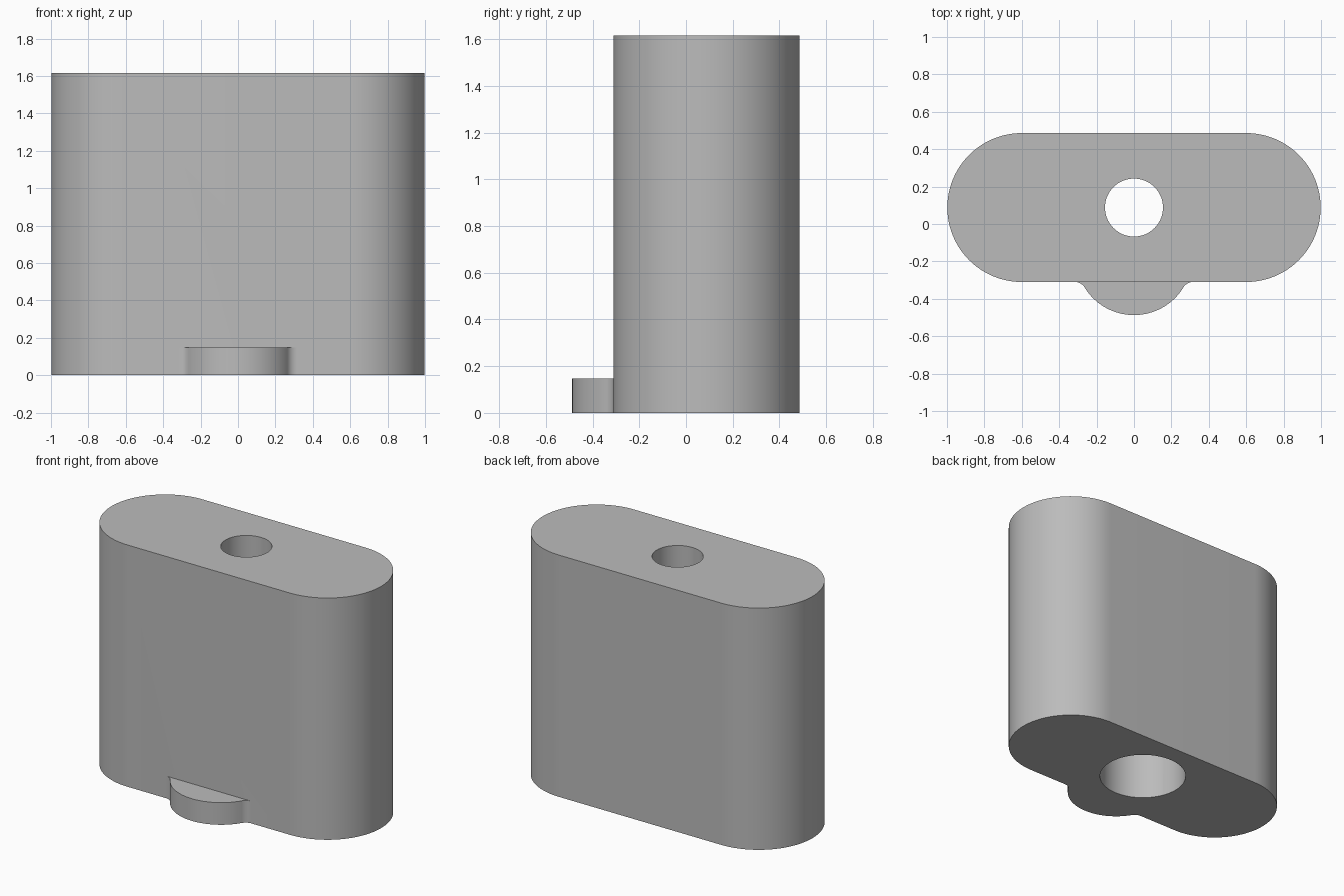
import bpy, bmesh
from math import pi, sin, cos, acos, radians

cube = bpy.data.objects.get("Cube")
if cube:
    bpy.data.objects.remove(cube, do_unlink=True)

HEIGHT, HALF, RADIUS, MID_Y = 1.615, 0.6, 0.398, 0.088
FRONT_Y = MID_Y - RADIUS

grey = bpy.data.materials.new("plain grey")
grey.use_nodes = True
colour = (0.5, 0.5, 0.5, 1)
grey.diffuse_color = colour
grey.node_tree.nodes["Principled BSDF"].inputs["Base Color"].default_value = colour


def arc(cx, cy, r, start, end, steps):
    """Points along a circular arc."""
    angles = [start + (end - start) * i / steps for i in range(steps + 1)]
    return [(cx + r * cos(a), cy + r * sin(a)) for a in angles]


def prism(name, outline, z0, z1):
    """Extrude a flat outline upwards into a closed solid."""
    bm = bmesh.new()
    base = bm.faces.new([bm.verts.new((x, y, z0)) for x, y in outline])
    top = bmesh.ops.extrude_face_region(bm, geom=[base])["geom"]
    verts = [v for v in top if isinstance(v, bmesh.types.BMVert)]
    bmesh.ops.translate(bm, verts=verts, vec=(0, 0, z1 - z0))
    bmesh.ops.recalc_face_normals(bm, faces=bm.faces)
    mesh = bpy.data.meshes.new(name)
    bm.to_mesh(mesh)
    bm.free()
    mesh.materials.append(grey)
    obj = bpy.data.objects.new(name, mesh)
    bpy.context.collection.objects.link(obj)
    return obj


def combine(target, other, operation):
    """Apply a boolean and discard the helper."""
    mod = target.modifiers.new(operation.lower(), "BOOLEAN")
    mod.operation, mod.object, mod.solver = operation, other, "EXACT"
    bpy.context.view_layer.objects.active = target
    bpy.ops.object.modifier_apply(modifier=mod.name)
    bpy.data.objects.remove(other, do_unlink=True)


# Body: upright block with fully rounded ends
body = prism("body", arc(HALF, MID_Y, RADIUS, -pi / 2, pi / 2, 48)
             + arc(-HALF, MID_Y, RADIUS, pi / 2, 3 * pi / 2, 48), 0, HEIGHT)

# Front tab: round nose blended into the wall by small fillets
nose, fillet, nose_y = 0.31, 0.06, -0.177
drop = nose_y - (FRONT_Y - fillet)
tilt = acos(drop / (nose + fillet))
fillet_x = (nose + fillet) * sin(tilt)
right = arc(-fillet_x, FRONT_Y - fillet, fillet, pi / 2, pi / 2 - tilt, 10)
front = arc(0, nose_y, nose, -pi / 2 - tilt, -pi / 2 + tilt, 40)
left = [(-x, y) for x, y in reversed(right)]
root = [(fillet_x, FRONT_Y + 0.05), (-fillet_x, FRONT_Y + 0.05)]
tab = prism("front_tab", right + front[1:-1] + left + root, 0, 0.148)
combine(body, tab, "UNION")

# Through hole, with a wider counterbore from below
for name, r, z0, z1 in (("bolt_hole", 0.155, -0.1, HEIGHT + 0.1),
                        ("counterbore", 0.274, -0.1, 1.2)):
    ring = arc(0, MID_Y, r, 0, 2 * pi, 64)[:-1]
    combine(body, prism(name, ring, z0, z1), "DIFFERENCE")

# Smooth curved walls, crisp rims
bpy.ops.object.select_all(action="DESELECT")
body.select_set(True)
bpy.context.view_layer.objects.active = body
bpy.ops.object.shade_smooth_by_angle(angle=radians(30))
